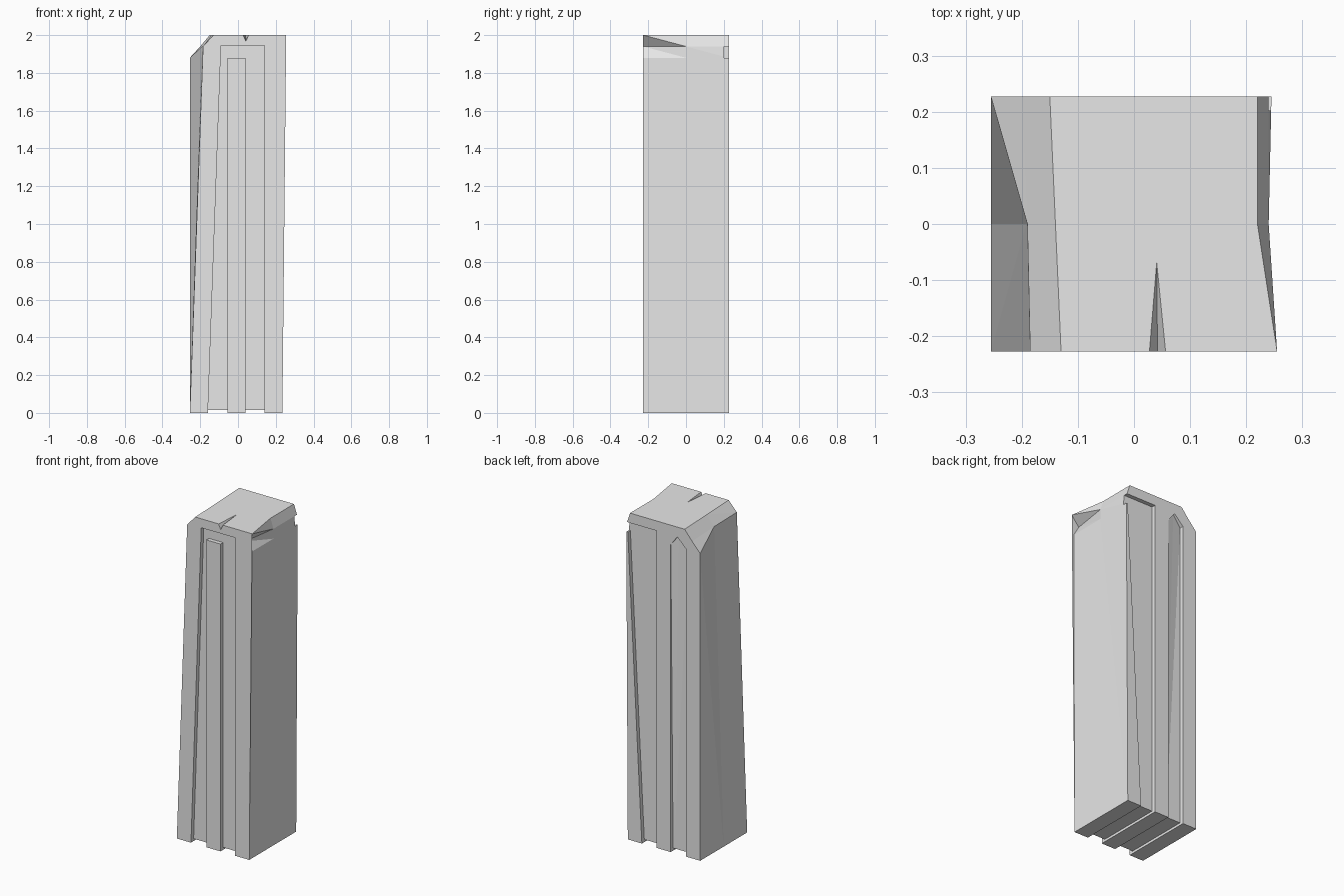
import bpy, bmesh

if "Cube" in bpy.data.objects:
    bpy.data.objects.remove(bpy.data.objects["Cube"], do_unlink=True)

grey = bpy.data.materials.new("plain_grey")
grey.use_nodes = True
grey.diffuse_color = (0.8, 0.8, 0.8, 1)
grey.node_tree.nodes["Principled BSDF"].inputs["Base Color"].default_value = (0.8, 0.8, 0.8, 1)

D = 0.227           # half depth
INSET = D - 0.025   # depth reached by the face recesses


def make_object(name, bm):
    bmesh.ops.recalc_face_normals(bm, faces=bm.faces)
    mesh = bpy.data.meshes.new(name)
    bm.to_mesh(mesh)
    bm.free()
    mesh.materials.append(grey)
    obj = bpy.data.objects.new(name, mesh)
    bpy.context.collection.objects.link(obj)
    return obj


def prism(name, profile, y0, y1):
    """Extrude an x/z outline along y."""
    bm = bmesh.new()
    face = bm.faces.new([bm.verts.new((x, y0, z)) for x, z in profile])
    out = bmesh.ops.extrude_face_region(bm, geom=[face])
    moved = [v for v in out["geom"] if isinstance(v, bmesh.types.BMVert)]
    bmesh.ops.translate(bm, verts=moved, vec=(0, y1 - y0, 0))
    return make_object(name, bm)


def hull(name, points):
    bm = bmesh.new()
    verts = [bm.verts.new(p) for p in points]
    bmesh.ops.convex_hull(bm, input=verts)
    return make_object(name, bm)


# Twisted block: three outlines lofted from front to back
front = [(0.235, 0), (0.24, 1.88), (0.205, 1.94), (0.255, 2),
         (-0.13, 2), (-0.185, 1.94), (-0.187, 1.88), (-0.255, 0)]
middle = [(0.235, 0), (0.24, 1.88), (0.24, 1.94), (0.22, 2),
          (-0.14, 2), (-0.19, 1.94), (-0.192, 1.88), (-0.255, 0)]
back = [(0.235, 0), (0.245, 1.88), (0.24, 1.94), (0.22, 2),
        (-0.15, 2), (-0.2, 1.94), (-0.255, 1.88), (-0.255, 0)]
bm = bmesh.new()
rings = [[bm.verts.new((x, y, z)) for x, z in outline]
         for outline, y in ((front, -D), (middle, 0), (back, D))]
for a, b in zip(rings, rings[1:]):
    for i in range(len(a)):
        j = (i + 1) % len(a)
        if i == 5:      # shoulder folds the other way
            bm.faces.new((a[i], b[i], b[j]))
            bm.faces.new((a[i], b[j], a[j]))
        else:
            bm.faces.new((a[i], b[i], a[j]))
            bm.faces.new((b[i], b[j], a[j]))
bm.faces.new(rings[0])
bm.faces.new(rings[-1])
bmesh.ops.triangulate(bm, faces=[f for f in bm.faces if len(f.verts) > 4])
block = make_object("pillar_block", bm)

cutters = []

# Front recess around the central strip
cutters.append(prism("front_recess_cutter", [
    (-0.163, -0.1), (-0.09, 1.945), (0.14, 1.945), (0.14, -0.1),
    (0.04, -0.1), (0.04, 1.88), (-0.055, 1.88), (-0.055, -0.1)], -0.4, -INSET))

# Back recess that breaks out through the side under the cap
cutters.append(prism("back_recess_cutter", [
    (0.04, -0.1), (0.14, -0.1), (0.14, 0), (0.235, 1.88),
    (0.3, 1.88), (0.3, 1.94), (0.04, 1.94)], INSET, 0.4))

# Back recess with a floor that fades into the strip near the top
points = [(-0.1, 0.3, 1.94), (-0.1, 0.215, 1.94)]
for z, inner in ((-0.1, INSET), (1.88, D - 0.002)):
    points += [(-0.055, 0.3, z), (-0.055, inner, z), (-0.16, INSET, z), (-0.16, 0.3, z)]
cutters.append(hull("back_sloped_recess_cutter", points))

# Shallow grooves under the base
for side, (x0, x1) in (("right", (-0.16, -0.055)), ("left", (0.04, 0.14))):
    cutters.append(prism("base_groove_cutter_" + side,
                         [(x0, -0.05), (x1, -0.05), (x1, 0.015), (x0, 0.015)], -0.4, 0.4))

# Pointed crack in the top
cutters.append(hull("top_crack_cutter", [
    (0.022, -0.24, 2.01), (0.062, -0.24, 2.01), (0.042, -0.24, 1.965), (0.04, -0.02, 2.01)]))

for cutter in cutters:
    cutter.hide_render = True
    cutter.hide_viewport = True
    cutter.display_type = 'WIRE'
    mod = block.modifiers.new(cutter.name, 'BOOLEAN')
    mod.operation = 'DIFFERENCE'
    mod.solver = 'EXACT'
    mod.object = cutter
